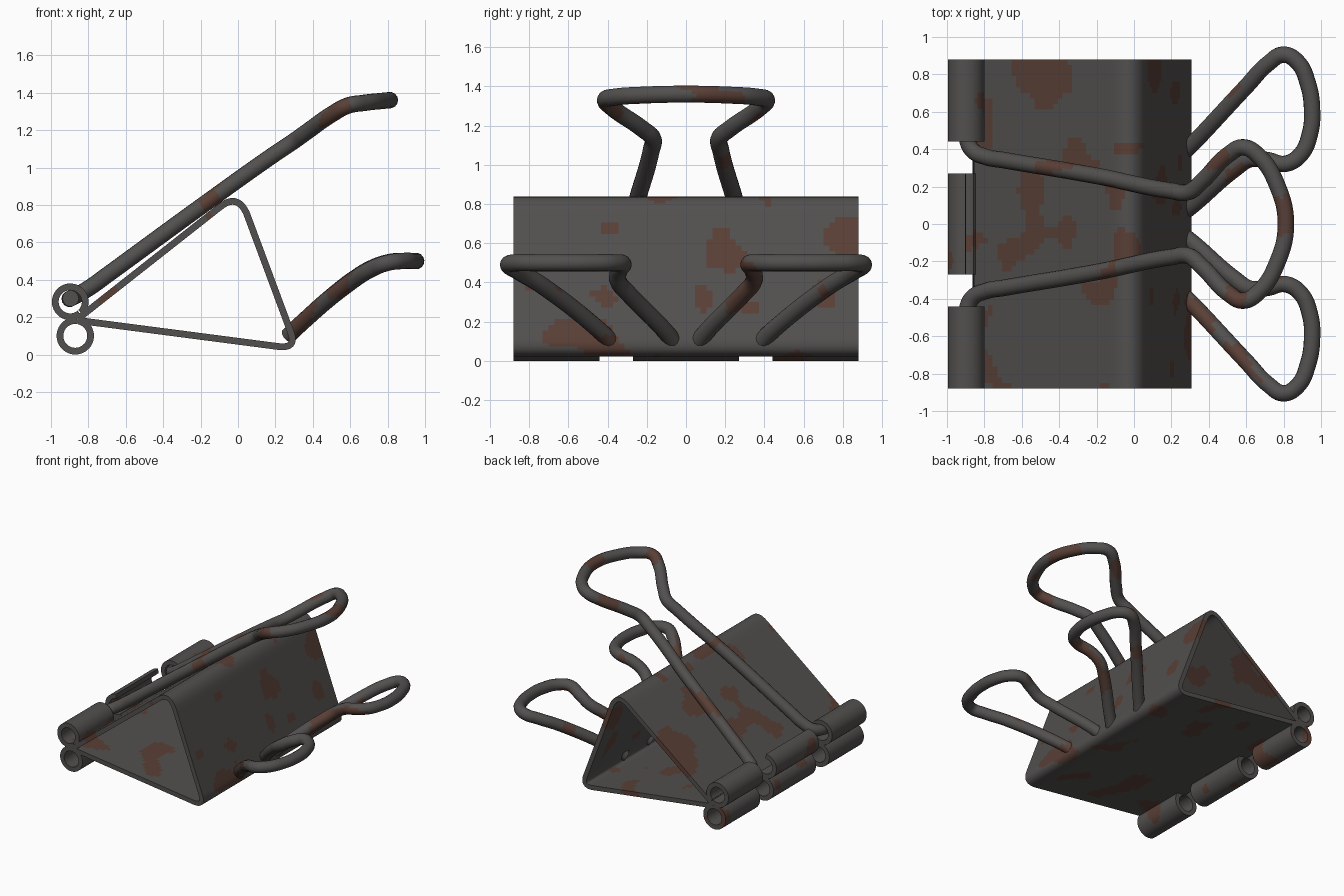
import bpy, bmesh, math
from mathutils import Vector, noise

if "Cube" in bpy.data.objects:
    bpy.data.objects.remove(bpy.data.objects["Cube"])


def material(name, rgb):
    m = bpy.data.materials.new(name)
    m.diffuse_color = (*rgb, 1)
    m.use_nodes = True
    m.node_tree.nodes["Principled BSDF"].inputs["Base Color"].default_value = m.diffuse_color
    return m


STEEL = material("dark_steel", (0.085, 0.08, 0.077))
RUST = material("rust", (0.10, 0.05, 0.037))


def finish(ob):
    """Rust patches from noise, then smooth shading."""
    ob.data.materials.clear()
    ob.data.materials.append(STEEL)
    ob.data.materials.append(RUST)
    for p in ob.data.polygons:
        p.material_index = int(noise.noise(p.center * 4.5 + Vector((3, 7, 1))) > 0.33)
    bpy.ops.object.select_all(action='DESELECT')
    ob.select_set(True)
    bpy.context.view_layer.objects.active = ob
    bpy.ops.object.shade_smooth_by_angle(angle=math.radians(40))


def sheet(name, path, y0, y1, t=0.036, step=0.03):
    """Bent sheet metal: an xz centre line thickened and extruded along y."""
    path = [Vector(p) for p in path]
    n = len(path)
    outer, inner = [], []
    for i, p in enumerate(path):
        d = (path[min(i + 1, n - 1)] - path[max(i - 1, 0)]).normalized()
        nrm = Vector((-d.y, d.x)) * t / 2
        outer.append(p + nrm)
        inner.append(p - nrm)
    loop = outer + inner[::-1]
    rows = max(1, round((y1 - y0) / step))
    bm = bmesh.new()
    rings = [[bm.verts.new((q.x, y0 + (y1 - y0) * r / rows, q.y)) for q in loop]
             for r in range(rows + 1)]
    m = len(loop)
    for a, b in zip(rings, rings[1:]):
        for i in range(m):
            j = (i + 1) % m
            bm.faces.new((a[i], a[j], b[j], b[i]))
    for ring in (rings[0], rings[-1]):          # end caps
        for i in range(n - 1):
            bm.faces.new((ring[i], ring[i + 1], ring[m - 2 - i], ring[m - 1 - i]))
    bmesh.ops.recalc_face_normals(bm, faces=bm.faces)
    me = bpy.data.meshes.new(name)
    bm.to_mesh(me)
    bm.free()
    ob = bpy.data.objects.new(name, me)
    bpy.context.collection.objects.link(ob)
    finish(ob)


def line(a, b, k):
    a, b = Vector(a), Vector(b)
    return [a.lerp(b, i / k) for i in range(k)]


def bend(a, c, b, k=10):
    a, c, b = Vector(a), Vector(c), Vector(b)
    return [a.lerp(c, i / k).lerp(c.lerp(b, i / k), i / k) for i in range(k)]


def arc(cx, cz, r, a0, a1, k=36):
    return [(cx + r * math.cos(math.radians(a0 + (a1 - a0) * i / k)),
             cz + r * math.sin(math.radians(a0 + (a1 - a0) * i / k))) for i in range(k + 1)]


def wire(name, pts, r=0.044):
    """Round wire through the given points."""
    cu = bpy.data.curves.new(name, 'CURVE')
    cu.dimensions = '3D'
    cu.bevel_depth, cu.bevel_resolution, cu.resolution_u = r, 5, 10
    cu.use_fill_caps = True
    sp = cu.splines.new('BEZIER')
    sp.bezier_points.add(len(pts) - 1)
    for b, p in zip(sp.bezier_points, pts):
        b.co = p
        b.handle_left_type = b.handle_right_type = 'AUTO'
    ob = bpy.data.objects.new(name, cu)
    bpy.context.collection.objects.link(ob)
    bpy.ops.object.select_all(action='DESELECT')
    ob.select_set(True)
    bpy.context.view_layer.objects.active = ob
    bpy.ops.object.convert(target='MESH')
    finish(bpy.context.object)


# Triangular spring body
body = (line((-0.845, 0.2), (-0.095, 0.79), 30)
        + bend((-0.095, 0.79), (-0.005, 0.862), (0.045, 0.757))
        + line((0.045, 0.757), (0.282, 0.12), 22)
        + bend((0.282, 0.12), (0.316, 0.03), (0.215, 0.043))
        + line((0.215, 0.043), (-0.86, 0.183), 34) + [Vector((-0.86, 0.183))])
sheet("clip_body", body, -0.88, 0.88)

# Rolled edges: full rolls at both ends, open hook in the upper middle
spans = (("front", -0.88, -0.44), ("back", 0.44, 0.88), ("middle", -0.27, 0.27))
for tag, y0, y1 in spans:
    end = -268 if tag == "middle" else -405
    sheet("upper_roll_" + tag, arc(-0.897, 0.282, 0.08, -51, end), y0, y1)
    sheet("lower_roll_" + tag, arc(-0.87, 0.1, 0.082, 83, 437), y0, y1)

# Upper handle, mirrored across y
half = [(-0.895, 0.62, 0.3), (-0.895, 0.47, 0.3), (-0.865, 0.395, 0.315),
        (-0.79, 0.358, 0.36), (-0.70, 0.342, 0.425), (-0.2, 0.257, 0.79),
        (0.20, 0.177, 1.075), (0.29, 0.17, 1.135), (0.36, 0.225, 1.185),
        (0.51, 0.375, 1.29), (0.585, 0.41, 1.33), (0.67, 0.36, 1.345), (0.76, 0.22, 1.355)]
wire("upper_handle", half + [(0.812, 0, 1.36)] + [(x, -y, z) for x, y, z in half[::-1]])

# Two lower handles fixed into the spine
loop = [(0.27, 0.065, 0.1), (0.32, 0.105, 0.15), (0.54, 0.295, 0.345), (0.62, 0.345, 0.405),
        (0.71, 0.342, 0.46), (0.81, 0.322, 0.495), (0.89, 0.37, 0.5), (0.94, 0.48, 0.5),
        (0.952, 0.61, 0.5), (0.93, 0.75, 0.5), (0.875, 0.865, 0.5), (0.8, 0.905, 0.49),
        (0.72, 0.86, 0.46), (0.6, 0.735, 0.385), (0.32, 0.435, 0.15), (0.27, 0.385, 0.1)]
for tag, s in (("back", 1), ("front", -1)):
    wire("lower_handle_" + tag, [(x, s * y, z) for x, y, z in loop])
